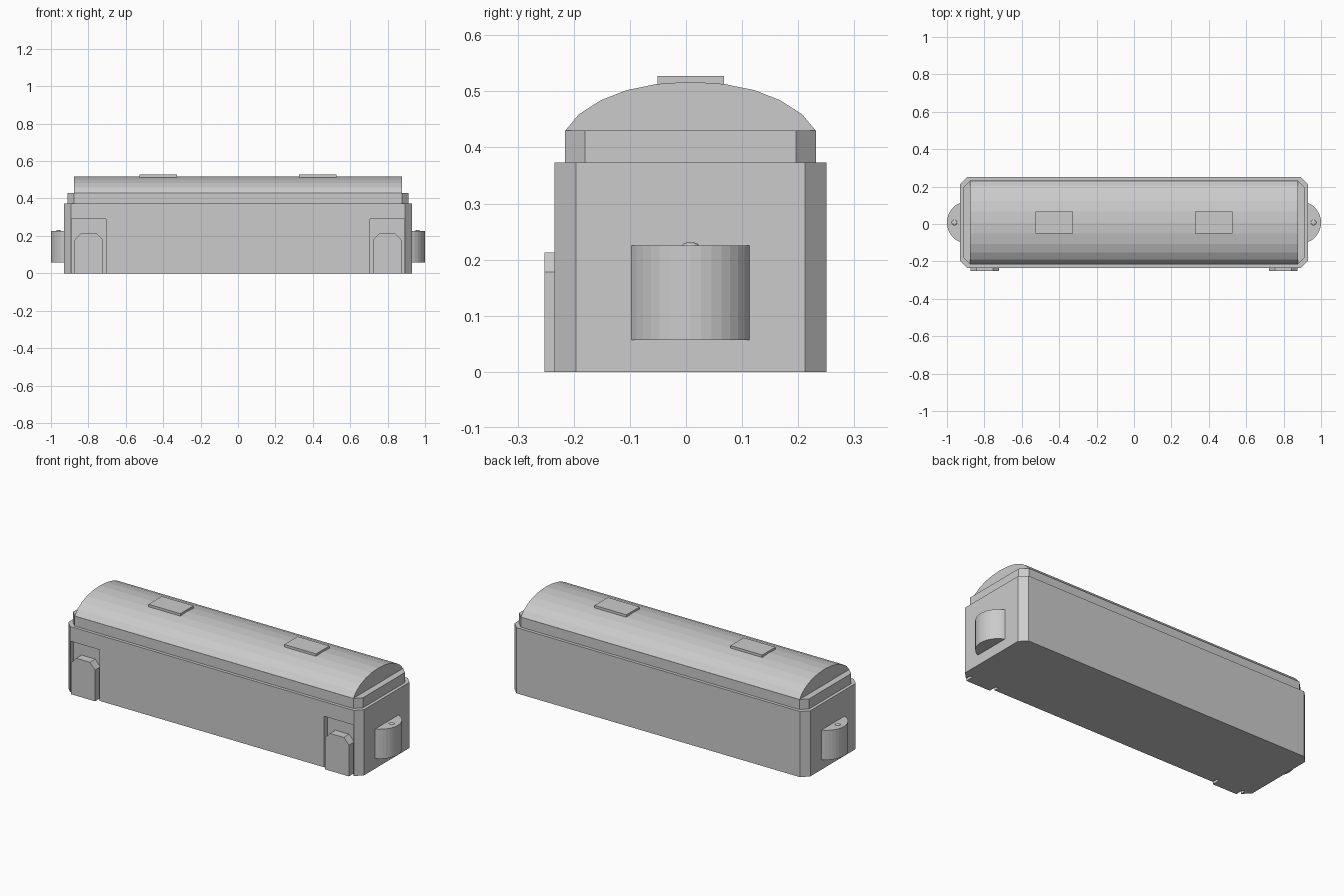
import bpy, bmesh
from math import asin, sin, cos
from mathutils import Matrix, Vector

cube = bpy.data.objects.get("Cube")
if cube:
    bpy.data.objects.remove(cube)

CY = 0.008  # centre line of the hull across y

grey = bpy.data.materials.new("plain_grey")
grey.use_nodes = True
grey.diffuse_color = (0.6, 0.6, 0.6, 1)
grey.node_tree.nodes["Principled BSDF"].inputs["Base Color"].default_value = (0.6, 0.6, 0.6, 1)


def finish(name, bm):
    bmesh.ops.recalc_face_normals(bm, faces=bm.faces)
    mesh = bpy.data.meshes.new(name)
    bm.to_mesh(mesh)
    bm.free()
    mesh.materials.append(grey)
    obj = bpy.data.objects.new(name, mesh)
    bpy.context.collection.objects.link(obj)
    return obj


def extrude(name, points, direction):
    """Solid made by sweeping a closed 3D outline along a direction."""
    bm = bmesh.new()
    face = bm.faces.new([bm.verts.new(p) for p in points])
    swept = bmesh.ops.extrude_face_region(bm, geom=[face])["geom"]
    moved = [v for v in swept if isinstance(v, bmesh.types.BMVert)]
    bmesh.ops.translate(bm, verts=moved, vec=Vector(direction))
    return finish(name, bm)


def box(name, x0, x1, y0, y1, z0, z1):
    outline = [(x0, y0, z0), (x1, y0, z0), (x1, y1, z0), (x0, y1, z0)]
    return extrude(name, outline, (0, 0, z1 - z0))


def chamfered_block(name, hx, hy, cut, z0, z1):
    outline = []
    for sx, sy in ((1, 1), (-1, 1), (-1, -1), (1, -1)):
        pair = [(sx * hx, CY + sy * (hy - cut), z0), (sx * (hx - cut), CY + sy * hy, z0)]
        outline += pair if sx == sy else pair[::-1]
    return extrude(name, outline, (0, 0, z1 - z0))


# Hull and the narrower tier above it
body = chamfered_block("body", 0.93, 0.242, 0.038, 0, 0.373)
chamfered_block("upper_tier", 0.912, 0.224, 0.036, 0.373, 0.43)

# Faceted barrel roof
half = [(0.223, 0.43), (0.199, 0.459), (0.16, 0.484), (0.114, 0.502), (0.06, 0.513)]
arc = half + [(0, 0.517)] + [(-y, z) for y, z in reversed(half)]
extrude("barrel_roof", [(-0.876, CY + y, z) for y, z in arc], (1.752, 0, 0))

for side, s in (("left", 1), ("right", -1)):
    # Roof hatch
    x = s * 0.427
    box(side + "_roof_hatch", x - 0.1, x + 0.1, -0.051, 0.068, 0.495, 0.527)

    # Doorway recess cut into the front wall
    x = s * 0.798
    cutter = box(side + "_recess_cutter", x - 0.092, x + 0.092, -0.3, -0.204, -0.1, 0.29)
    cutter.hide_render = True
    cutter.hide_viewport = True
    cut = body.modifiers.new(side + "_recess", "BOOLEAN")
    cut.operation = "DIFFERENCE"
    cut.solver = "EXACT"
    cut.object = cutter

    # Door slab with clipped top corners, standing in the recess
    door = [(-0.076, 0), (0.076, 0), (0.076, 0.178), (0.043, 0.213),
            (-0.043, 0.213), (-0.076, 0.178)]
    extrude(side + "_door", [(x + dx, -0.252, z) for dx, z in door], (0, 0.05, 0))

    # Rounded end housing
    w, depth = 0.105, 0.07
    r = (w * w + depth * depth) / (2 * depth)
    spread = asin(w / r)
    angles = [spread * (i / 7 - 1) for i in range(15)]
    curve = [(s * (1 - r + r * cos(a)), CY + r * sin(a), 0.057) for a in angles]
    inner = [(s * 0.92, CY + w, 0.057), (s * 0.92, CY - w, 0.057)]
    extrude(side + "_end_housing", curve + inner, (0, 0, 0.168))

    # Small domed pin on the housing
    bm = bmesh.new()
    bmesh.ops.create_uvsphere(bm, u_segments=12, v_segments=6, radius=0.015,
                              matrix=Matrix.Translation((s * 0.96, CY, 0.225))
                              @ Matrix.Diagonal((1, 1, 0.4, 1)))
    finish(side + "_pin", bm)
